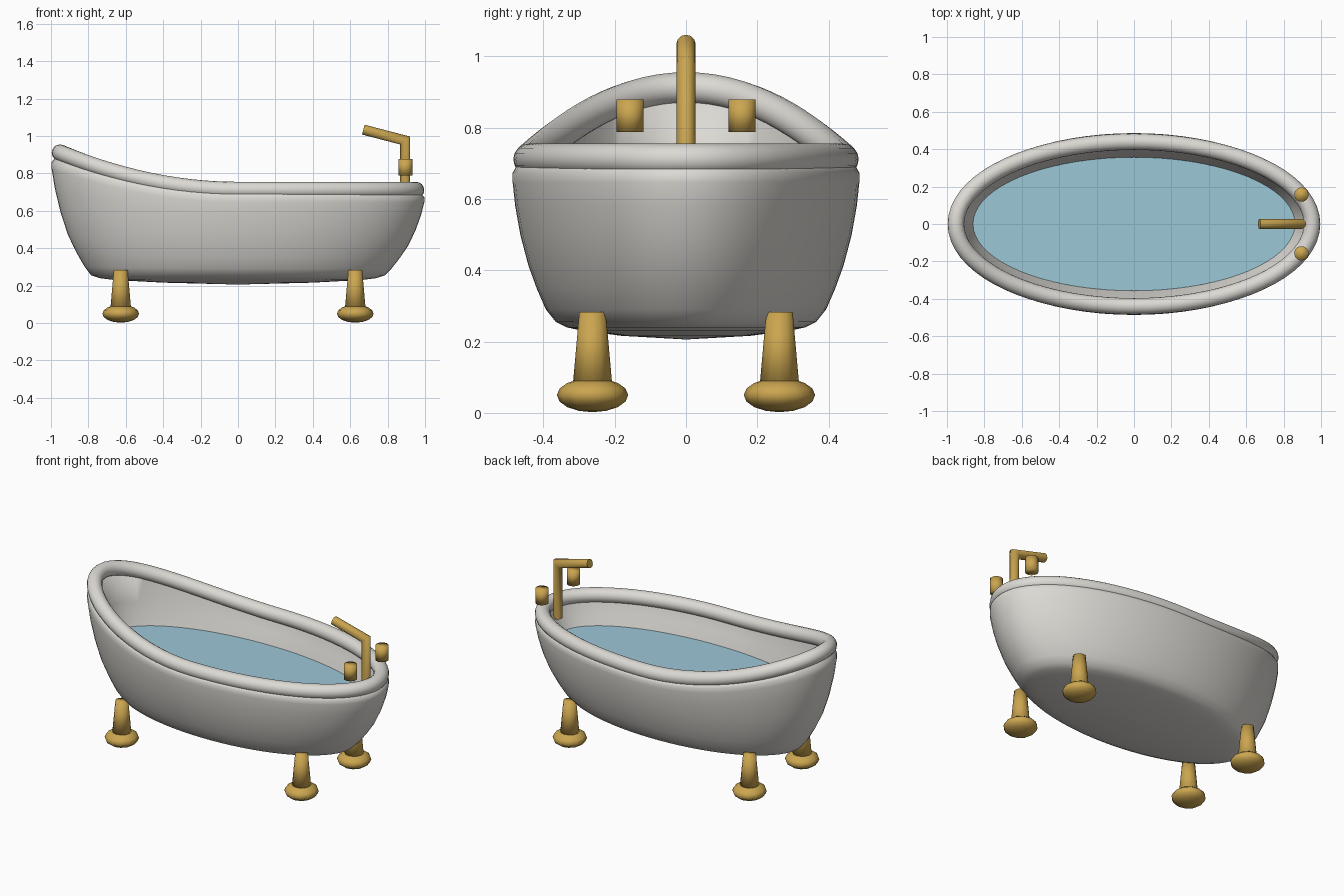
import bpy, bmesh
from math import sin, cos, tau, pi
from mathutils import Vector

cube = bpy.data.objects.get("Cube")
if cube:
    bpy.data.objects.remove(cube, do_unlink=True)

SEG = 72


def material(name, rgb):
    m = bpy.data.materials.new(name)
    m.use_nodes = True
    m.diffuse_color = (*rgb, 1)
    m.node_tree.nodes["Principled BSDF"].inputs["Base Color"].default_value = (*rgb, 1)
    return m


ENAMEL = material("white enamel", (0.72, 0.70, 0.66))
BRASS = material("brass", (0.60, 0.38, 0.08))
WATER = material("water blue", (0.335, 0.57, 0.68))


def finish(bm, name, mat, angle=0.7):
    bmesh.ops.recalc_face_normals(bm, faces=bm.faces)
    mesh = bpy.data.meshes.new(name)
    bm.to_mesh(mesh)
    bm.free()
    mesh.materials.append(mat)
    ob = bpy.data.objects.new(name, mesh)
    bpy.context.collection.objects.link(ob)
    bpy.ops.object.select_all(action="DESELECT")
    ob.select_set(True)
    bpy.context.view_layer.objects.active = ob
    bpy.ops.object.shade_smooth_by_angle(angle=angle)


def loft(name, rings, mat, closed=False, angle=0.7):
    """Skin a list of equal-length point rings."""
    bm = bmesh.new()
    rows = [[bm.verts.new(p) for p in r] for r in rings]
    n = len(rows[0])
    pairs = list(zip(rows, rows[1:]))
    if closed:
        pairs.append((rows[-1], rows[0]))
    else:
        bm.faces.new(rows[0])
        bm.faces.new(rows[-1])
    for a, b in pairs:
        for i in range(n):
            j = (i + 1) % n
            bm.faces.new((a[i], a[j], b[j], b[i]))
    finish(bm, name, mat, angle)


def rise(x):
    """Extra rim height towards the raised back end."""
    return 0.2 * min(x, 0) ** 2


def oval(a, b, base, k=0):
    """Oval ring; k blends from a flat base to the sweeping rim line."""
    pts = []
    for i in range(SEG):
        x, y = a * cos(tau * i / SEG), b * sin(tau * i / SEG)
        pts.append((x, y, base + k * (0.695 + rise(x) - base)))
    return pts


# Tub: shallow bottom, bulging outside, over the lip and down the inside
FOOT, LEVEL = 0.255, 0.55
outside = [(0.785, 0.365, 0), (0.82, 0.393, 0.08), (0.865, 0.418, 0.21),
           (0.91, 0.442, 0.36), (0.95, 0.464, 0.55), (0.98, 0.479, 0.74),
           (0.996, 0.486, 0.89), (0.996, 0.486, 0.95), (0.975, 0.474, 1)]
inside = [(0.925, 0.415, 1), (0.90, 0.395, 0.5), (0.862, 0.358, 0)]
rings = [oval(0.01, 0.005, 0.206), oval(0.4, 0.18, 0.216), oval(0.66, 0.29, 0.23),
         oval(0.74, 0.335, 0.24)]
rings += [oval(a, b, FOOT, k) for a, b, k in outside]
rings += [oval(a, b, LEVEL, k) for a, b, k in inside]
rings += [oval(0.74, 0.31, 0.30), oval(0.6, 0.24, 0.27)]
loft("tub", rings, ENAMEL, angle=1.2)

# Water surface
loft("water", [oval(0.861, 0.357, LEVEL), oval(0.861, 0.357, LEVEL + 0.004)], WATER)

# Rolled rim: a round bead swept around the top edge
rings = []
for i in range(SEG):
    c, s = cos(tau * i / SEG), sin(tau * i / SEG)
    centre = Vector((0.952 * c, 0.44 * s, 0.711 + rise(c)))
    tangent = Vector((-0.952 * s, 0.44 * c, -0.4 * min(c, 0) * s))
    out = Vector((0.44 * c, 0.952 * s, 0)).normalized()
    up = out.cross(tangent).normalized()
    rings.append([centre + 0.044 * (out * cos(tau * j / 16) + up * sin(tau * j / 16))
                  for j in range(16)])
loft("rolled_rim", rings, ENAMEL, closed=True, angle=1.2)


# Faucet: round pipe in the xz plane with a mitred elbow
def pipe(name, path, radius, sides=12):
    pts = [Vector((x, 0, z)) for x, z in path]
    dirs = [(b - a).normalized() for a, b in zip(pts, pts[1:])]
    side = Vector((0, 1, 0))
    rings = []
    for i, p in enumerate(pts):
        d0, d1 = dirs[max(i - 1, 0)], dirs[min(i, len(dirs) - 1)]
        bis = (d0 + d1).normalized()
        across = side.cross(bis) / bis.dot(d0)
        rings.append([p + radius * (side * cos(tau * j / sides) + across * sin(tau * j / sides))
                      for j in range(sides)])
    loft(name, rings, BRASS, angle=1.4)


pipe("faucet", [(0.893, 0.635), (0.893, 0.976), (0.67, 1.034)], 0.027)


def cone(name, x, y, z0, z1, r0, r1, sides):
    loft(name, [[(x + r * cos(tau * j / sides), y + r * sin(tau * j / sides), z)
                 for j in range(sides)] for r, z in ((r0, z0), (r1, z1))], BRASS, angle=pi)


# Tap handles, one each side of the faucet
for sy, label in ((1, "back"), (-1, "front")):
    cone("tap_handle_" + label, 0.895, sy * 0.157, 0.788, 0.878, 0.038, 0.038, 24)

# Four tapered legs on flattened ball feet
for sx, end in ((1, "left"), (-1, "right")):
    for sy, label in ((1, "back"), (-1, "front")):
        x, y = sx * 0.627, sy * 0.262
        cone(f"leg_{label}_{end}", x, y, 0.07, 0.283, 0.056, 0.037, 12)
        bm = bmesh.new()
        bmesh.ops.create_uvsphere(bm, u_segments=12, v_segments=8, radius=1)
        bmesh.ops.scale(bm, vec=(0.098, 0.1, 0.048), verts=bm.verts)
        bmesh.ops.translate(bm, vec=(x, y, 0.05), verts=bm.verts)
        finish(bm, f"foot_{label}_{end}", BRASS, 1.2)
